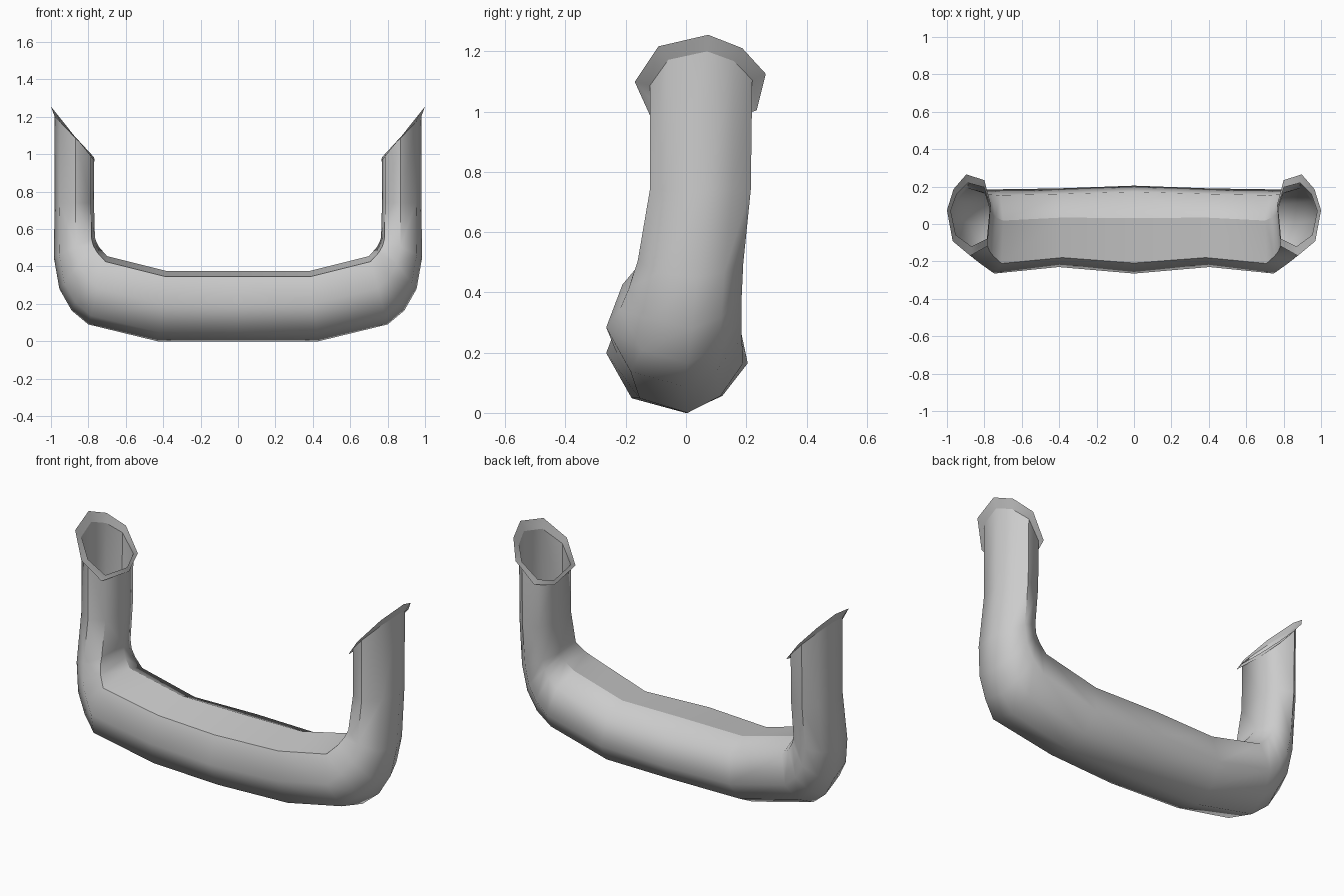
import bpy, bmesh, math

if "Cube" in bpy.data.objects:
    bpy.data.objects.remove(bpy.data.objects["Cube"])

# Eight-sided cross-section: u runs outer wall -> inner wall, v runs front -> back
SECTION = [(0, .56), (.15, .82), (.44, 1), (.85, .93),
           (1, .63), (.92, .12), (.53, 0), (.13, .18)]

# Rings from the middle to the end: outer x, z, inner x, z, front y, back y
RINGS = [
    (0, 0, 0, .375, -.265, .205),
    (.43, 0, .38, .375, -.23, .19),
    (.80, .09, .70, .455, -.265, .185),
    (.89, .165, .74, .50, -.22, .185),
    (.955, .28, .757, .53, -.19, .185),
    (.985, .45, .765, .555, -.16, .19),
    (.98, .74, .77, .74, -.12, .215),
    (.98, 1.20, .77, .985, -.12, .22),
    (1.0, 1.255, .765, .96, -.17, .265),   # flared lip
]


def ring_points(ox, oz, ix, iz, y0, y1):
    return [(ox + (ix - ox) * u, y0 + (y1 - y0) * v, oz + (iz - oz) * u)
            for u, v in SECTION]


# Half of the open bent tube
bm = bmesh.new()
rings = [[bm.verts.new(p) for p in ring_points(*r)] for r in RINGS]
n = len(SECTION)
for a, b in zip(rings, rings[1:]):
    for i in range(n):
        j = (i + 1) % n
        bm.faces.new((a[i], a[j], b[j], b[i]))
bmesh.ops.recalc_face_normals(bm, faces=bm.faces)
# Outward normals: the outer-bottom face must look down
bm.faces.ensure_lookup_table()
bm.normal_update()
if bm.faces[0].normal.z > 0:
    bmesh.ops.reverse_faces(bm, faces=bm.faces)
# Crease along the top ridge, and where the lip flares
for a, b in zip(rings[:3], rings[1:4]):
    bm.edges.get((a[4], b[4])).smooth = False
for i in range(n):
    bm.edges.get((rings[7][i], rings[7][(i + 1) % n])).smooth = False

mesh = bpy.data.meshes.new("bent_tube")
bm.to_mesh(mesh)
bm.free()
tube = bpy.data.objects.new("bent_tube", mesh)
bpy.context.collection.objects.link(tube)

bpy.context.view_layer.objects.active = tube
tube.select_set(True)
bpy.ops.object.shade_smooth_by_angle(angle=math.radians(60))

# Other half
mirror = tube.modifiers.new("mirror", 'MIRROR')
mirror.use_clip = True
